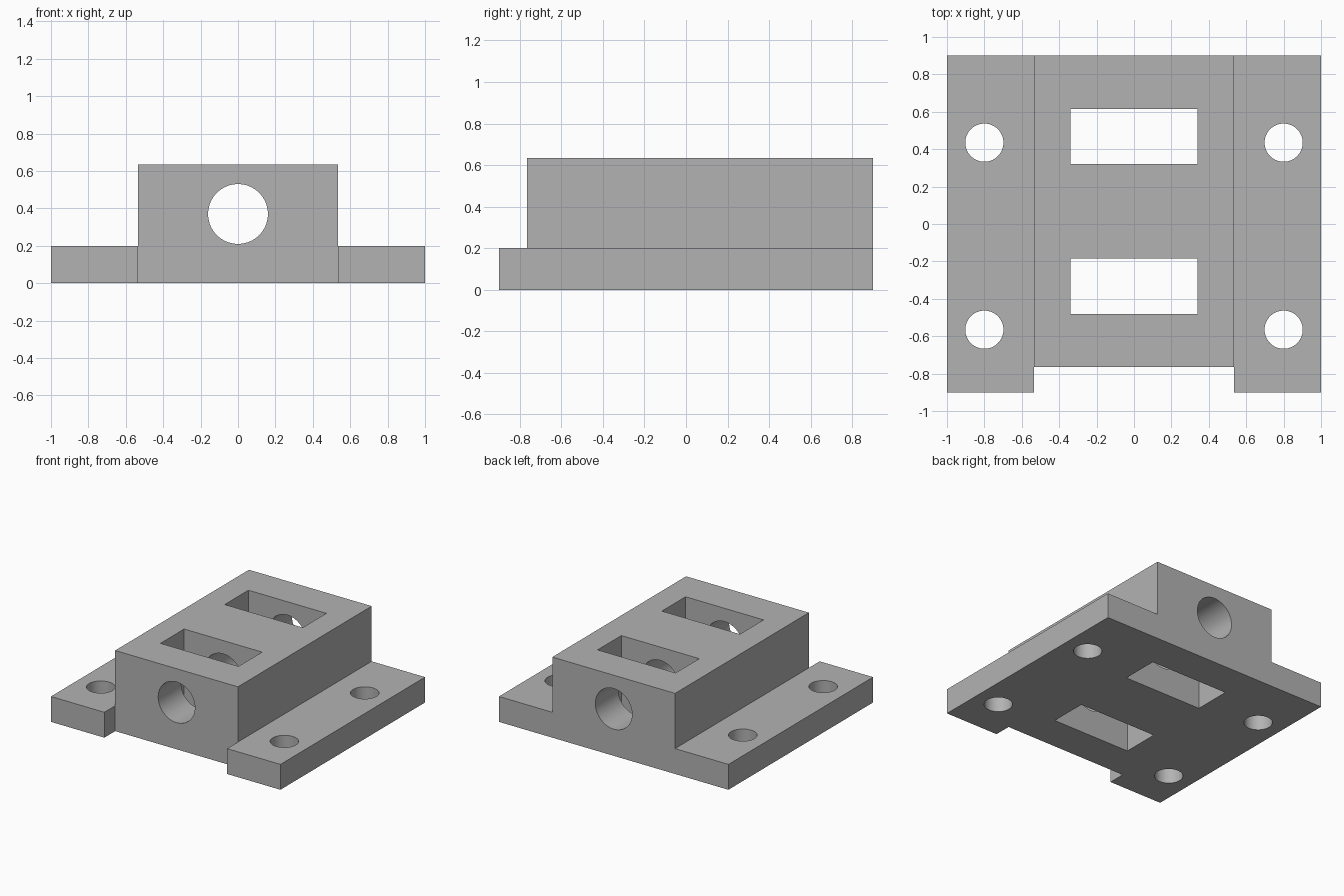
import bpy
import bmesh
from math import radians, pi
from mathutils import Matrix, Vector

old = bpy.data.objects.get("Cube")
if old:
    bpy.data.objects.remove(old, do_unlink=True)

grey = bpy.data.materials.new("plain grey")
grey.use_nodes = True
colour = (0.45, 0.45, 0.45, 1)
grey.diffuse_color = colour
grey.node_tree.nodes["Principled BSDF"].inputs["Base Color"].default_value = colour


def add_object(name, bm):
    bmesh.ops.recalc_face_normals(bm, faces=bm.faces)
    mesh = bpy.data.meshes.new(name)
    bm.to_mesh(mesh)
    bm.free()
    mesh.materials.append(grey)
    obj = bpy.data.objects.new(name, mesh)
    bpy.context.collection.objects.link(obj)
    return obj


def box(name, low, high):
    low, high = Vector(low), Vector(high)
    bm = bmesh.new()
    bmesh.ops.create_cube(bm, size=1, matrix=Matrix.Translation((low + high) / 2)
                          @ Matrix.Diagonal((*(high - low), 1)))
    return add_object(name, bm)


def cylinder(name, centre, radius, depth, tilt=0):
    bm = bmesh.new()
    bmesh.ops.create_cone(bm, cap_ends=True, segments=64, radius1=radius,
                          radius2=radius, depth=depth,
                          matrix=Matrix.Translation(centre) @ Matrix.Rotation(tilt, 4, 'X'))
    return add_object(name, bm)


# Flanged block: stepped section extruded from front to back
HALF, TOP, FLANGE, BACK = 0.535, 0.635, 0.2, 0.9
right = [(1, 0), (1, FLANGE), (HALF, FLANGE), (HALF, TOP)]
section = right + [(-x, z) for x, z in reversed(right)]
bm = bmesh.new()
face = bm.faces.new([bm.verts.new((x, -BACK, z)) for x, z in section])
extruded = bmesh.ops.extrude_face_region(bm, geom=[face])
bmesh.ops.translate(bm, vec=(0, 2 * BACK, 0),
                    verts=[g for g in extruded["geom"] if isinstance(g, bmesh.types.BMVert)])
block = add_object("bearing_block", bm)

# Cutters: front notch, two windows, long bore, four bolt holes
cutters = [box("front_notch", (-HALF, -1.2, -0.2), (HALF, -0.765, 1)),
           cylinder("shaft_bore", (0, 0, 0.37), 0.16, 3, pi / 2)]
for y in (-0.48, 0.32):
    cutters.append(box("window", (-0.34, y, -0.2), (0.34, y + 0.295, 1)))
for x in (-0.8, 0.8):
    for y in (-0.565, 0.435):
        cutters.append(cylinder("bolt_hole", (x, y, 0.1), 0.102, 1))

bpy.ops.object.select_all(action='DESELECT')
bpy.context.view_layer.objects.active = block
block.select_set(True)
for cutter in cutters:
    cutter.hide_render = True
    cut = block.modifiers.new(cutter.name, 'BOOLEAN')
    cut.operation = 'DIFFERENCE'
    cut.solver = 'EXACT'
    cut.object = cutter
    bpy.ops.object.modifier_apply(modifier=cut.name)
    bpy.data.objects.remove(cutter, do_unlink=True)

bpy.ops.object.shade_smooth_by_angle(angle=radians(30))
